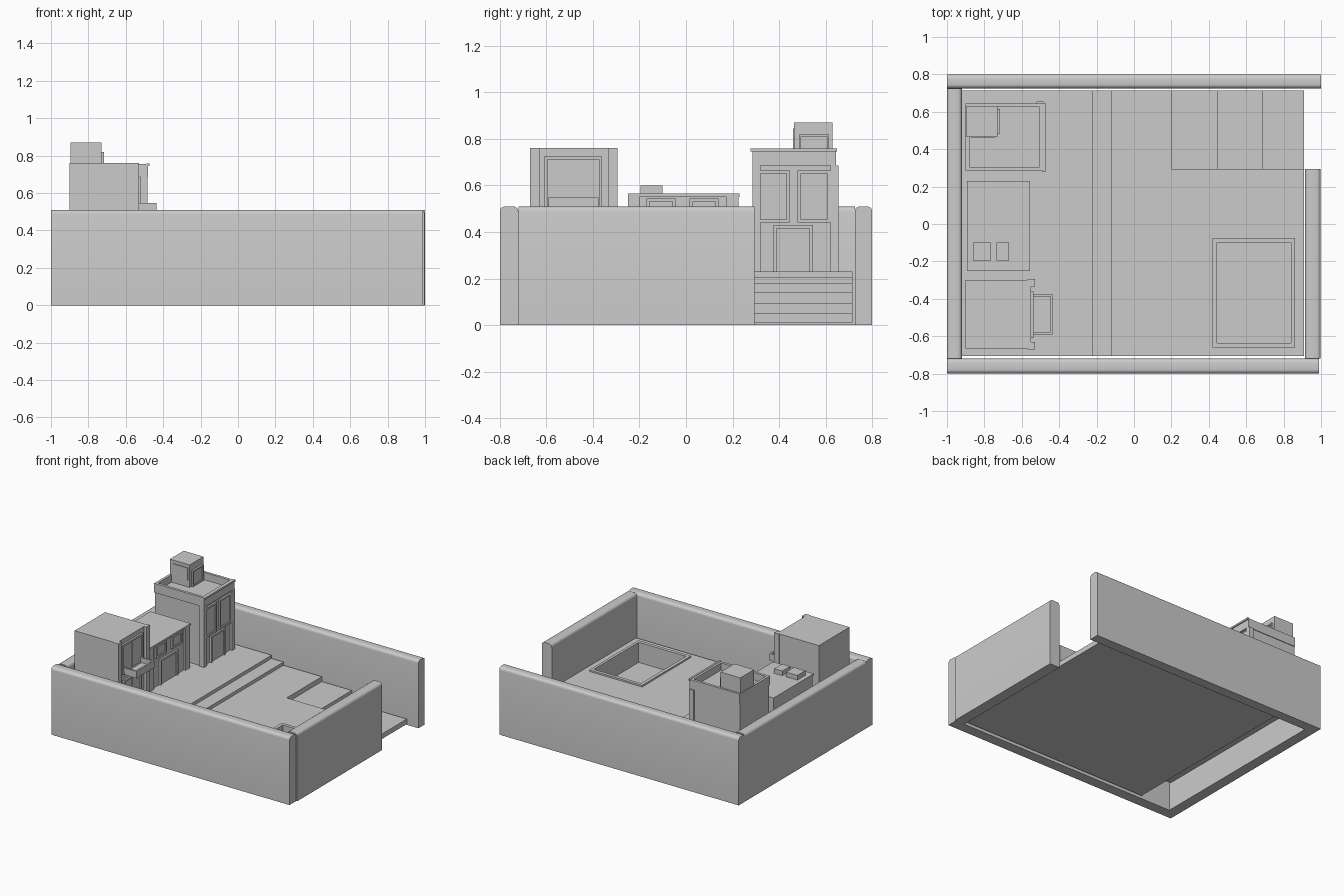
import bpy, bmesh

if "Cube" in bpy.data.objects:
    bpy.data.objects.remove(bpy.data.objects["Cube"])


def box(name, x0, x1, y0, y1, z0, z1):
    me = bpy.data.meshes.new(name)
    bm = bmesh.new()
    bmesh.ops.create_cube(bm, size=1)
    for v in bm.verts:
        v.co = (x1 if v.co.x > 0 else x0, y1 if v.co.y > 0 else y0, z1 if v.co.z > 0 else z0)
    bm.to_mesh(me)
    bm.free()
    ob = bpy.data.objects.new(name, me)
    bpy.context.collection.objects.link(ob)
    return ob


def smooth(ob):
    bpy.ops.object.select_all(action='DESELECT')
    ob.select_set(True)
    bpy.context.view_layer.objects.active = ob
    bpy.ops.object.shade_smooth_by_angle()


def wall(name, x0, x1, y0, y1, h=0.51):
    # courtyard wall with its long top edges rounded
    ob = box(name, x0, x1, y0, y1, 0, h)
    axis = 0 if x1 - x0 > y1 - y0 else 1
    bm = bmesh.new()
    bm.from_mesh(ob.data)
    edges = [e for e in bm.edges if all(v.co.z > h - 0.01 for v in e.verts)
             and abs(e.verts[0].co[axis] - e.verts[1].co[axis]) > 0.2]
    bmesh.ops.bevel(bm, geom=edges, offset=0.022, segments=4, profile=0.5, affect='EDGES')
    bm.to_mesh(ob.data)
    bm.free()
    smooth(ob)


def prism(name, profile, y0, y1):
    # extrude an x-z profile along y
    me = bpy.data.meshes.new(name)
    bm = bmesh.new()
    f = bm.faces.new([bm.verts.new((x, y0, z)) for x, z in profile])
    r = bmesh.ops.extrude_face_region(bm, geom=[f])
    for v in r['geom']:
        if isinstance(v, bmesh.types.BMVert):
            v.co.y = y1
    bmesh.ops.recalc_face_normals(bm, faces=bm.faces)
    bm.to_mesh(me)
    bm.free()
    ob = bpy.data.objects.new(name, me)
    bpy.context.collection.objects.link(ob)
    return ob


def cut(ob, cutter):
    cutter.hide_render = True
    cutter.hide_viewport = True
    m = ob.modifiers.new("cut", 'BOOLEAN')
    m.operation = 'DIFFERENCE'
    m.solver = 'EXACT'
    m.object = cutter
    bpy.context.view_layer.update()
    bpy.context.view_layer.objects.active = ob
    bpy.ops.object.modifier_apply(modifier=m.name)
    bpy.data.objects.remove(cutter)


def opening(name, x, y0, y1, z0, z1, panes=1, t=0.014, sill=True):
    # framed window or door on a +x facade
    d = 0.014
    box(name + "_jamb_a", x - .01, x + d, y0, y0 + t, z0, z1)
    box(name + "_jamb_b", x - .01, x + d, y1 - t, y1, z0, z1)
    box(name + "_head", x - .01, x + d, y0 + t, y1 - t, z1 - t, z1)
    zb = z0
    if sill:
        box(name + "_sill", x - .01, x + d, y0 + t, y1 - t, z0, z0 + t)
        zb = z0 + t
    w = (y1 - y0 - 2 * t) / panes
    for i in range(panes):
        a = y0 + t + i * w
        box(f"{name}_pane_{i}", x - .01, x + .005, a + .002 * (i > 0), a + w, zb, z1 - t)


# Courtyard walls
wall("front_wall", -1, 0.99, -0.80, -0.72)
wall("back_wall", -1, 1, 0.725, 0.80)
wall("left_wall", -1, -0.92, -0.72, 0.725)
wall("right_wall", 0.915, 0.998, -0.72, 0.295)

# Terraced floor, stepped entrance and pool basin
floor = prism("floor", [(-.92, .21), (-.66, .21), (-.66, .012), (.91, .012), (.91, .18),
                        (-.12, .18), (-.12, .205), (-.22, .205), (-.22, .23), (-.92, .23)], -.705, .715)
cut(floor, prism("stair_cutter", [(.20, .5), (.20, .143), (.45, .143), (.45, .093),
                                  (.69, .093), (.69, .05), (1, .05), (1, .5)], .295, .8))
cut(floor, box("pool_cutter", .445, .84, -.635, -.10, .04, .5))
for n, a in {"left": (.42, .445, -.66, -.075), "right": (.84, .86, -.66, -.075),
             "front": (.445, .84, -.66, -.635), "back": (.445, .84, -.10, -.075)}.items():
    box("pool_rim_" + n, *a, .175, .192)

B = 0.22  # building base
# Tall back house
box("tall_house_body", -.90, -.50, .295, .64, B, .70)
for i, y in enumerate((.285, .62)):
    box(f"tall_house_pilaster_{i}", -.52, -.483, y, y + .035, B, .685)
for n, a in {"front": (-.505, -.482, .285, .645), "rear": (-.90, -.88, .285, .645),
             "side_a": (-.88, -.505, .285, .305), "side_b": (-.88, -.505, .625, .645)}.items():
    box("parapet_" + n, *a, .685, .755)
box("parapet_cap", -.488, -.474, .278, .648, .745, .758)
opening("tall_window_a", -.50, .305, .445, .44, .665)
opening("tall_window_b", -.50, .48, .62, .44, .665)
opening("tall_door", -.50, .375, .545, B, .43, 2, sill=False)
# Rooftop room
box("roof_room", -.895, -.73, .465, .63, .69, .87)
opening("roof_room_window", -.73, .485, .615, .70, .82, 2, t=.01)
box("roof_room_side_window", -.87, -.745, .459, .48, .75, .845)

# Low middle house
box("middle_house_body", -.89, -.575, -.24, .225, B, .555)
box("middle_house_roof", -.893, -.555, -.25, .23, .55, .565)
for i, y in enumerate((-.25, .175)):
    box(f"middle_house_pilaster_{i}", -.59, -.56, y, y + .05, B, .55)
opening("middle_window_a", -.575, -.17, -.045, .45, .545)
opening("middle_window_b", -.575, .015, .14, .45, .545)
opening("middle_door", -.575, -.12, .09, B, .42, 2, sill=False)
box("roof_vent_a", -.86, -.765, -.195, -.10, .55, .60)
box("roof_vent_b", -.735, -.667, -.195, -.10, .55, .60)

# Front house with balcony
box("front_house_body", -.90, -.55, -.665, -.30, B, .76)
for i, y in enumerate((-.67, -.335)):
    box(f"front_house_pilaster_{i}", -.57, -.53, y, y + .04, B, .76)
opening("front_window", -.55, -.61, -.36, .50, .725, 2)
opening("front_door", -.55, -.59, -.38, B, .45, 2, sill=False)
balcony = box("balcony", -.555, -.435, -.59, -.375, .495, .548)
cut(balcony, box("balcony_cutter", -.6, -.447, -.578, -.387, .51, .6))
